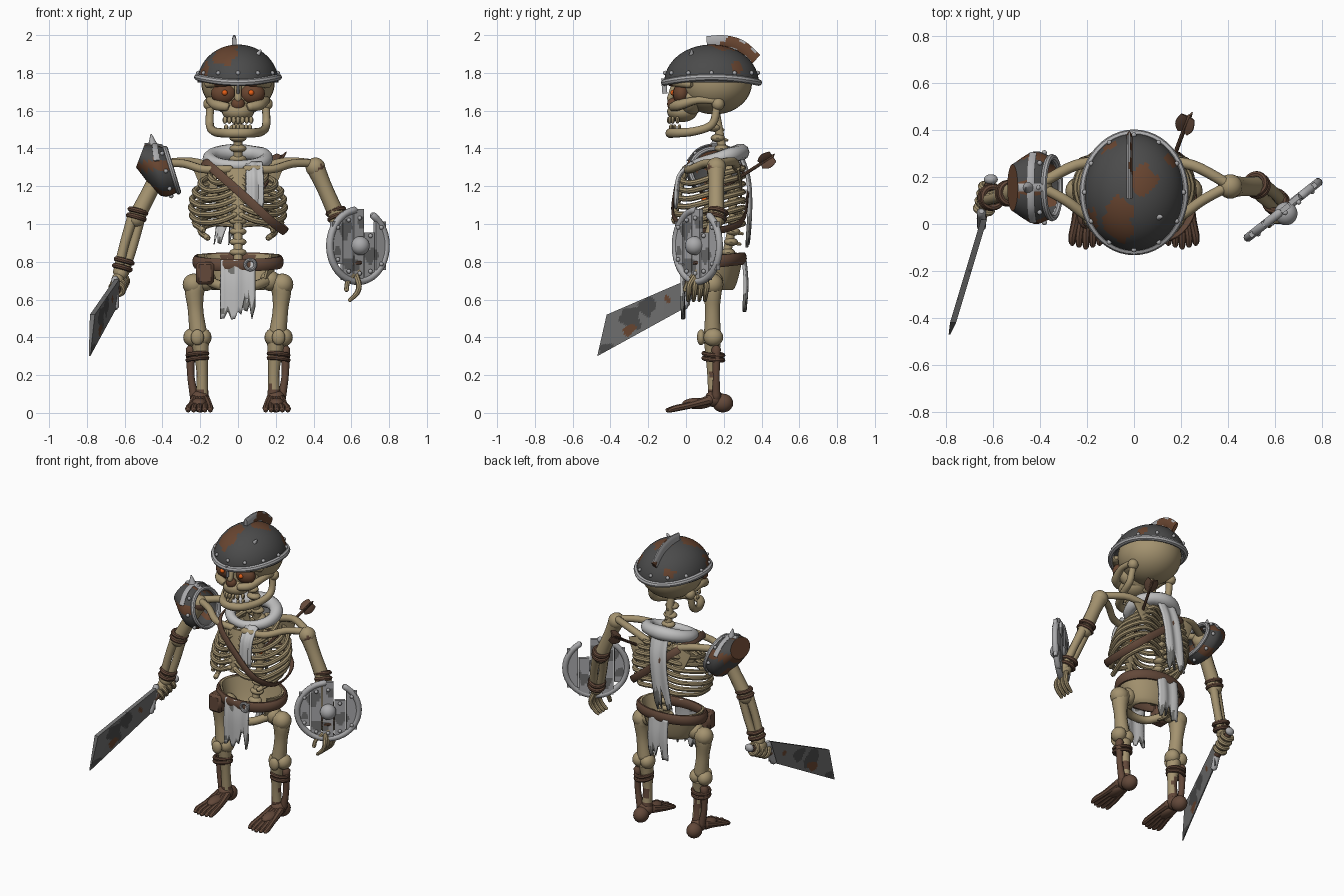
import bpy, bmesh, math, random
from mathutils import Vector, Matrix

random.seed(4)
if "Cube" in bpy.data.objects:
    bpy.data.objects.remove(bpy.data.objects["Cube"])
MADE, MATS = [], {}


def material(name, r, g, b):
    m = bpy.data.materials.new(name)
    m.use_nodes = True
    m.diffuse_color = (r, g, b, 1)
    m.node_tree.nodes["Principled BSDF"].inputs["Base Color"].default_value = (r, g, b, 1)
    MATS[name] = m


material("bone", .37, .29, .16)
material("leather", .125, .066, .042)
material("rust", .14, .06, .03)
material("dark_iron", .07, .07, .07)
material("blade_steel", .16, .16, .16)
material("bright_steel", .4, .4, .41)
material("cloth", .52, .52, .52)
material("soiled_cloth", .17, .17, .16)
material("eye_glow", .9, .13, .01)


def build(name, bm, mat):
    bmesh.ops.recalc_face_normals(bm, faces=bm.faces)
    me = bpy.data.meshes.new(name)
    bm.to_mesh(me)
    bm.free()
    me.materials.append(MATS[mat])
    ob = bpy.data.objects.new(name, me)
    bpy.context.collection.objects.link(ob)
    MADE.append(ob)
    return ob


def paint(ob, mat, *spots):
    """Give faces near the spots (x, y, z, radius) another colour."""
    ob.data.materials.append(MATS[mat])
    slot = len(ob.data.materials) - 1
    for f in ob.data.polygons:
        c = f.center
        wobble = .015 * math.sin(c.x * 60 + c.z * 50) * math.cos(c.y * 50)
        if any((c - Vector(s[:3])).length + wobble < s[3] for s in spots):
            f.material_index = slot


def ball(name, at, size, mat, seg=16, keep=None):
    size = (size,) * 3 if isinstance(size, (int, float)) else size
    bm = bmesh.new()
    bmesh.ops.create_uvsphere(bm, u_segments=seg, v_segments=seg * 2 // 3, radius=1)
    if keep is not None:
        bmesh.ops.delete(bm, geom=[v for v in bm.verts if v.co.z < keep], context='VERTS')
    bmesh.ops.transform(bm, matrix=Matrix.Translation(at) @ Matrix.Diagonal((*size, 1)), verts=bm.verts)
    return build(name, bm, mat)


def box(name, shape, mat, cuts=0):
    """Unit cube, subdivided, then moved point by point by shape(x, y, z)."""
    bm = bmesh.new()
    bmesh.ops.create_cube(bm, size=1)
    if cuts:
        bmesh.ops.subdivide_edges(bm, edges=bm.edges, cuts=cuts, use_grid_fill=True)
    for v in bm.verts:
        v.co = shape(*v.co)
    return build(name, bm, mat)


def smooth_path(vals, closed, steps):
    """Catmull-Rom samples through the values."""
    n, out = len(vals), []
    pick = (lambda i: vals[i % n]) if closed else (lambda i: vals[max(0, min(n - 1, i))])
    for i in range(n if closed else n - 1):
        a, b, c, d = (pick(i + k) for k in (-1, 0, 1, 2))
        for s in range(steps):
            t = s / steps
            out.append((b * 2 + (c - a) * t + (a * 2 - b * 5 + c * 4 - d) * t ** 2 + (b * 3 - a - c * 3 + d) * t ** 3) * .5)
    return out if closed else out + [vals[-1]]


def tube(name, pts, r, mat, closed=False, flat=1, ref=None, sides=10, steps=5):
    pts = [Vector(p) for p in pts]
    radii = list(r) if isinstance(r, (list, tuple)) else [r] * len(pts)
    span = pts[-1] - pts[0]
    if ref is None:
        ref = (0, 0, 1) if closed or abs(span.z) < span.length * .7 else (0, 1, 0)
    path, radii = smooth_path(pts, closed, steps), smooth_path(radii, closed, steps)
    if not closed and flat == 1:  # rounded ends
        a, b = (path[0] - path[1]).normalized(), (path[-1] - path[-2]).normalized()
        path = [path[0] + a * radii[0] * .6] + path + [path[-1] + b * radii[-1] * .6]
        radii = [radii[0] * .55] + radii + [radii[-1] * .55]
    bm, rings, n = bmesh.new(), [], len(path)
    for i, p in enumerate(path):
        t = path[(i + 1) % n] - path[i - 1] if closed else path[min(i + 1, n - 1)] - path[max(i - 1, 0)]
        u = t.cross(Vector(ref)).normalized()
        w = u.cross(t).normalized()
        angles = [math.tau * k / sides for k in range(sides)]
        rings.append([bm.verts.new(p + (u * math.cos(q) * flat + w * math.sin(q)) * radii[i]) for q in angles])
    for i in range(n if closed else n - 1):
        a, b = rings[i], rings[(i + 1) % n]
        for k in range(sides):
            bm.faces.new((a[k], a[k - 1], b[k - 1], b[k]))
    if not closed:
        bm.faces.new(rings[0])
        bm.faces.new(rings[-1])
    return build(name, bm, mat)


def hoop(name, at, axis, r, thick, mat):
    q = Vector(axis).to_track_quat('Z', 'Y')
    ring = [Vector(at) + q @ Vector((math.cos(a) * r, math.sin(a) * r, 0)) for a in [math.tau * k / 10 for k in range(10)]]
    return tube(name, ring, thick, mat, True, ref=axis, sides=8, steps=3)


def cloth(name, path, width, tatter, *stains):
    """Hanging strip along a path with a torn, stained lower edge."""
    path = smooth_path([Vector(p) for p in path], False, 6)
    bm, grid, rows, cols = bmesh.new(), [], len(path), 10
    for j in range(cols + 1):
        cut = 1 - tatter * random.random() * (1 if j % 3 else .3)
        column = []
        for i in range(rows):
            f = i / (rows - 1) * cut * (rows - 1)
            k = min(int(f), rows - 2)
            p = path[k].lerp(path[k + 1], f - k)
            column.append(bm.verts.new(p + Vector(((j / cols - .5) * width, .006 * math.sin(j * 1.1), 0))))
        grid.append(column)
    for a, b in zip(grid, grid[1:]):
        for i in range(rows - 1):
            bm.faces.new((a[i], b[i], b[i + 1], a[i + 1]))
    ob = build(name, bm, "cloth")
    ob.modifiers.new("thickness", 'SOLIDIFY').thickness = .014
    paint(ob, "soiled_cloth", *stains)


# Skull and face
ball("cranium", (0, .15, 1.75), (.195, .2, .17), "bone", 32)
ball("upper_jaw", (0, -.02, 1.595), (.085, .08, .055), "bone", 24)
ball("face", (0, .02, 1.66), (.135, .07, .09), "bone", 24)
brow = tube("brow", [(-.16, .02, 1.74), (-.07, -.07, 1.75), (.07, -.07, 1.75), (.16, .02, 1.74)], .022, "bone")
paint(brow, "rust", (-.08, -.09, 1.74, .075), (.07, -.09, 1.73, .04))
tube("nose_bridge", [(0, -.06, 1.74), (0, -.085, 1.66)], .018, "bone")
ball("nose_hole", (0, -.072, 1.635), (.036, .028, .035), "rust")
for s in (-1, 1):
    ball("eye_socket", (s * .075, -.025, 1.69), (.068, .045, .056), "rust")
    ball("eye", (s * .07, -.068, 1.695), .015, "eye_glow")
    tube("cheekbone", [(s * .06, -.07, 1.62), (s * .115, -.035, 1.63), (s * .15, .06, 1.655), (s * .15, .16, 1.65)], [.024, .028, .02, .018], "bone")
    ball("jaw_joint", (s * .15, .17, 1.635), .034, "bone")
tube("jaw", [(-.145, .165, 1.64), (-.15, .14, 1.53), (-.125, .04, 1.49), (-.055, -.07, 1.482), (.055, -.07, 1.482),
             (.125, .04, 1.49), (.15, .14, 1.53), (.145, .165, 1.64)], [.021, .022, .023, .026, .026, .023, .022, .021], "bone")
for k in range(-3, 4):
    y = -.09 + .005 * k * k
    ball("upper_tooth", (k * .023, y, 1.55), (.013, .011, .02), "bone", 8)
    if k not in (-2, 1):
        ball("lower_tooth", (k * .021, y + .01, 1.512), (.012, .01, .016), "bone", 8)

# Helmet
dome = ball("helmet_dome", (0, .135, 1.75), (.215, .25, .2), "dark_iron", 64, -.02)
paint(dome, "rust", (-.07, -.02, 1.9, .075), (-.06, .05, 1.93, .06), (.04, .19, 1.95, .06), (-.19, .02, 1.82, .05),
      (.17, .28, 1.84, .05), (-.1, .33, 1.83, .03))
turns = [math.tau * k / 24 for k in range(24)]
tube("helmet_rim", [(.215 * math.cos(a), .135 + .25 * math.sin(a), 1.763 + .014 * math.cos(2 * a)) for a in turns],
     .018, "bright_steel", True, sides=8, steps=2)
for a in turns[::2]:
    ball("helmet_rivet", (.21 * math.cos(a), .135 + .245 * math.sin(a), 1.8), .012, "bright_steel", 8)
crest = tube("helmet_crest", [(-.02, .11, 1.96), (-.02, .2, 1.965), (-.02, .29, 1.94), (-.02, .37, 1.87)], .036, "bright_steel", flat=.35, steps=10)
paint(crest, "rust", *[(.09, .24 + .03 * k, 1.95 - .02 * k, .112) for k in range(5)])
tube("nose_guard", [(0, -.118, 1.77), (0, -.112, 1.69)], .014, "bright_steel", flat=.5)
tube("broken_horn", [(.1, .03, 1.89), (.12, .03, 1.92)], [.016, .006], "bright_steel")

# Spine, neck and rib cage
for k in range(15):
    z = .74 + .055 * k
    y = .17 + .09 * math.sin(max(0, (z - .7) / .75) * math.pi)
    ball("vertebra", (0, y, z), (.046, .038, .022), "bone", 12)
    tube("vertebra_spur", [(0, y, z), (0, y + .05, z - .012)], [.016, .009], "bone", sides=6)
tube("spine_core", [(0, .18, .7), (0, .25, 1.05), (0, .2, 1.35), (0, .155, 1.6)], .024, "bone")
tube("breastbone", [(0, .0, 1.29), (0, -.03, 1.18), (0, -.055, 1.02)], [.07, .045, .025], "bone", flat=.3, ref=(1, 0, 0))
widths = (.15, .2, .23, .245, .25, .245, .23, .2)
for s in (-1, 1):
    for k, w in enumerate(widths):
        z, front = 1.29 - .042 * k, -.01 - .009 * k
        rib = [(s * .02, .27, z), (s * w * .65, .3, z + .005), (s * w, .17, z - .03), (s * w * .8, front + .06, z - .07)]
        if k < 6:
            rib += [(s * w * .4, front - .005, z - .065), (s * .015, front, z - .03)]
        tube("rib", rib, .0155, "bone", sides=8, steps=4)
    tube("collar_bone", [(s * .04, .0, 1.29), (s * .18, .025, 1.29), (s * .29, .1, 1.32), (s * .4, .16, 1.32)], .022, "bone")
    tube("shoulder_ridge", [(s * .1, .27, 1.29), (s * .25, .25, 1.33), (s * .4, .17, 1.32)], .023, "bone")
    tube("shoulder_blade", [(s * .18, .275, 1.3), (s * .15, .29, 1.2), (s * .12, .29, 1.12)], [.06, .045, .015], "bone", flat=.18, ref=(1, 0, 0))


# Pelvis, belt and hanging cloth
def bowl(x, y, z):
    a, v = math.radians(90 + x * 250), z + .5
    grow = .62 + .38 * v ** .6 + y * .07
    return Vector((.21 * grow * math.cos(a), .15 + .15 * grow * math.sin(a), .65 + .19 * v))


box("pelvis_bowl", bowl, "bone", 14)
tube("pubic_arch", [(-.16, .12, .7), (-.07, .03, .67), (.07, .03, .67), (.16, .12, .7)], .026, "bone")
tube("belt", [(.225 * math.cos(a), .15 + .155 * math.sin(a), .8 + .018 * math.sin(a)) for a in turns], .034, "leather", True, .5, steps=2)
hoop("belt_ring", (.065, -.022, .785), (0, 1, 0), .027, .009, "bright_steel")
box("belt_pouch", lambda x, y, z: Vector((-.175 + .095 * x, .03 + .08 * y, .74 + .12 * z)), "leather").modifiers.new("soft", 'BEVEL').width = .015
cloth("front_cloth", [(0, -.01, .81), (0, -.025, .68), (0, -.02, .49)], .18, .4, (-.05, -.02, .77, .03), (.06, -.02, .56, .04), (-.06, -.02, .52, .03))
cloth("back_cloth", [(-.01, .315, .81), (-.01, .325, .68), (-.01, .315, .53)], .15, .35, (0, .32, .56, .06))

# Scarf
tube("scarf", [(.15 * math.cos(a), .165 + .125 * math.sin(a), 1.345 + .035 * math.sin(a)) for a in turns[::2]],
     [.036, .042, .04, .046, .044, .04, .038, .034, .03, .028, .03, .034], "cloth", True, steps=4)
cloth("scarf_front_tail", [(.085, .03, 1.33), (.09, -.045, 1.25), (.09, -.06, 1.08)], .085, .15, (.09, -.06, 1.1, .025))
cloth("scarf_back_tail", [(-.01, .29, 1.38), (-.02, .335, 1.25), (-.04, .345, 1.08), (-.07, .33, .85)], .13, .3,
      (-.07, .33, .88, .07), (-.02, .34, .98, .04))

# Chest strap and arrow
tube("chest_strap", [(-.13, -.01, 1.29), (.04, -.065, 1.14), (.17, -.055, 1.02), (.25, .07, .96), (.21, .28, 1.0), (.04, .325, 1.14),
                     (-.12, .31, 1.28), (-.18, .16, 1.33)], .024, "leather", True, .3, ref=(.66, 0, .75))
tail, tip = Vector((.235, .46, 1.36)), Vector((.1, .1, 1.13))
tube("arrow_shaft", [tip, tail], .009, "leather", sides=8)
aim = (tail - tip).normalized()
for k in range(3):
    out = Matrix.Rotation(math.tau * k / 3, 3, aim) @ aim.orthogonal().normalized()
    tube("arrow_feather", [tail - aim * .08 + out * .014, tail - aim * .04 + out * .022, tail + out * .016], [.014, .028, .022], "leather", flat=.2, ref=out)
ball("arrow_head", tip, .018, "eye_glow", 8)


# Arms
def arm(side, shoulder, elbow, wrist):
    a, b, c = Vector(shoulder), Vector(elbow), Vector(wrist)
    top = ball(side + "_shoulder_joint", a, .052, "bone", 24)
    paint(top, "leather", (a.x + .03, a.y - .05, a.z - .03, .035))
    tube(side + "_upper_arm", [a, a.lerp(b, .4), b], [.05, .042, .045], "bone")
    ball(side + "_elbow", b, .048, "bone")
    for off in (-.02, .02):
        shift = Vector((off, off * .5, 0))
        tube(side + "_forearm_bone", [b + shift, b.lerp(c, .5) + shift * 1.2, c + shift * .8], [.029, .025, .027], "bone")
    for f in (-.13, -.02, .78, .9):
        hoop(side + "_arm_band", b.lerp(c, f), c - b, .043, .014, "leather")
    ball(side + "_wrist", c, .038, "bone")


arm("left", (.41, .16, 1.3), (.53, .16, 1.03), (.62, .08, .75))
arm("right", (-.4, .16, 1.3), (-.54, .13, 1.03), (-.62, .11, .74))
for k in range(4):  # relaxed left hand
    y = .02 + .03 * k
    tube("left_finger", [(.62, .06 + .01 * k, .74), (.64, y, .68), (.63, y - .005, .635), (.59, y - .01, .595)], [.016, .015, .014, .01], "bone", sides=8)
tube("left_thumb", [(.61, .04, .73), (.58, .01, .69), (.575, -.005, .65)], .013, "bone", sides=8)

# Cleaver and gripping right hand
grip_a, grip_b = Vector((-.65, .02, .635)), Vector((-.61, .19, .72))
tube("cleaver_grip", [grip_a, grip_b], .021, "leather")
ball("cleaver_pommel", grip_b, (.03, .022, .026), "bright_steel")
tube("cleaver_guard", [grip_a + Vector((0, .03, .075)), grip_a - Vector((0, .03, .075))], .02, "bright_steel")
for k in range(4):
    hoop("right_finger", grip_a.lerp(grip_b, .25 + .18 * k), grip_b - grip_a, .034, .014, "bone")
ball("right_palm", (-.635, .11, .7), (.035, .055, .045), "bone")


def blade_shape(x, y, z):
    u, v = x + .5, z + .5
    low, high = Vector((0, .02 - .49 * u, .57 - .27 * u)), Vector((0, .02 - .44 * u, .71 - .19 * u))
    p = low.lerp(high, v)
    p.x = -.645 + .3 * p.y + y * .026 * (.3 + .7 * v)
    return p


blade = box("cleaver_blade", blade_shape, "blade_steel", 40)
paint(blade, "dark_iron", (-.735, -.29, .5, .06), (-.7, -.2, .56, .045), (-.77, -.42, .34, .03))
paint(blade, "rust", (-.74, -.3, .45, .032), (-.67, -.1, .6, .02))

# Shoulder guard: a cup opening inward, each ring given by its top and bottom (x, z) and half width
rings = smooth_path([Vector(v) for v in ((-.385, 1.4, -.315, 1.17, .13), (-.44, 1.42, -.41, 1.15, .155), (-.495, 1.42, -.54, 1.3, .1))], False, 4)
bm, loops, sides = bmesh.new(), [], 28


def guard_point(ring, a, grow=1):
    f = .5 + .5 * math.cos(a) * grow
    return Vector((ring[2] + (ring[0] - ring[2]) * f, .155 + ring[4] * grow * math.sin(a), ring[3] + (ring[1] - ring[3]) * f))


for ring in rings:
    loops.append([bm.verts.new(guard_point(ring, math.tau * k / sides)) for k in range(sides)])
for i in range(len(rings) - 1):
    for k in range(sides):
        bm.faces.new((loops[i][k], loops[i][k - 1], loops[i + 1][k - 1], loops[i + 1][k]))
bm.faces.new(loops[-1])
guard = build("shoulder_guard", bm, "dark_iron")
guard.modifiers.new("thickness", 'SOLIDIFY').thickness = .012
guard.data.materials.append(MATS["rust"])
for f in guard.data.polygons:  # rusty strips between iron strips
    f.material_index = int(math.sin(5 * math.atan2(f.center.y - .155, f.center.z - 1.28) + 2) > .55)
around = [math.tau * k / 16 for k in range(16)]
tube("guard_rim", [guard_point(rings[0], a) for a in around], .014, "bright_steel", True, ref=(.95, 0, .3), sides=8, steps=2)
tube("guard_band", [guard_point(r, 0, 1.02) for r in rings[::2]], .018, "bright_steel", flat=.4, ref=(0, 1, 0), steps=3)
tube("guard_cross_band", [guard_point(rings[4], a, 1.02) for a in (-1.2, -.6, 0, .6, 1.2)], .016, "bright_steel", flat=.3, ref=(1, 0, 0))
tube("guard_spike", [(-.45, .155, 1.41), (-.46, .155, 1.475)], [.028, .004], "bright_steel")
for a in around[::2]:
    ball("guard_rivet", guard_point(rings[2], a, 1.02), .012, "bright_steel", 8)


# Shield
def on_shield(u, depth, z):
    return Vector((.635, .06, .885)) + Matrix.Rotation(.665, 3, 'Z') @ Vector((u, depth, z))


for k in range(5):
    mid = (k - 2) * .073
    reach = math.sqrt(.195 ** 2 - mid ** 2)
    top, low = (.07 if k == 3 else reach), (-reach * .75 if k == 0 else -reach)
    plank = box("shield_plank", lambda x, y, z: on_shield(mid + x * .067, y * .022 + .004 * (k % 2), low + (top - low) * (z + .5)), "bright_steel", 18)
    paint(plank, "blade_steel", (*on_shield(-.09, 0, .09), .045), (*on_shield(-.05, 0, -.1), .045), (*on_shield(.08, 0, -.06), .04),
          (*on_shield(.02, 0, .12), .03), (*on_shield(-.15, 0, -.03), .03))
    for z in (low * .75, top * .75):
        ball("shield_rivet", on_shield(mid, -.015, z), .012, "bright_steel", 8)
arc = [math.radians(96 + 322 * k / 20) for k in range(21)]
tube("shield_rim", [on_shield(.19 * math.cos(a), 0, .19 * math.sin(a)) for a in arc], .019, "bright_steel", ref=(.62, -.79, 0), steps=2)
ball("shield_boss", on_shield(0, -.02, 0), .05, "bright_steel", 20)

# Legs and feet
for s in (-1, 1):
    ball("hip_joint", (s * .17, .14, .7), .055, "bone")
    ball("thigh_head", (s * .235, .14, .68), .058, "bone")
    tube("thigh_bone", [(s * .16, .14, .7), (s * .225, .14, .67), (s * .225, .14, .55), (s * .21, .14, .42)], [.04, .054, .041, .047], "bone")
    for off in (-.03, .03):
        ball("knee_knob", (s * .215 + off, .145, .4), (.045, .052, .048), "bone")
    ball("kneecap", (s * .215, .08, .4), (.035, .022, .042), "bone")
    shin = tube("shin_bone", [(s * .2, .14, .37), (s * .19, .14, .22), (s * .19, .15, .08)], [.046, .03, .034], "bone")
    paint(shin, "leather", (s * .2, .15, .07, .07), (s * .2, .17, .2, .04))
    tube("calf_bone", [(s * .25, .16, .34), (s * .25, .16, .2), (s * .23, .16, .08)], [.026, .019, .024], "leather")
    for z in (.285, .31):
        hoop("shin_band", (s * .215, .145, z), (.1 * s, .1, 1), .052, .012, "leather")
    ball("ankle", (s * .2, .15, .075), (.05, .05, .045), "leather")
    ball("heel", (s * .2, .195, .052), (.048, .055, .05), "leather")
    ball("instep", (s * .205, .06, .05), (.042, .08, .03), "leather")
    for k in range(-2, 3):
        toe = s * .205 + k * .029
        tube("toe", [(s * .2 + k * .014, .13, .07), (s * .2 + k * .024, .02, .04), (toe, -.055, .024), (toe, -.1 + .008 * abs(k), .013)],
             [.026, .018, .017, .012], "leather", sides=8)

# Smooth shading with crisp edges
for ob in MADE:
    ob.select_set(True)
bpy.context.view_layer.objects.active = MADE[0]
bpy.ops.object.shade_smooth_by_angle(angle=math.radians(40))
